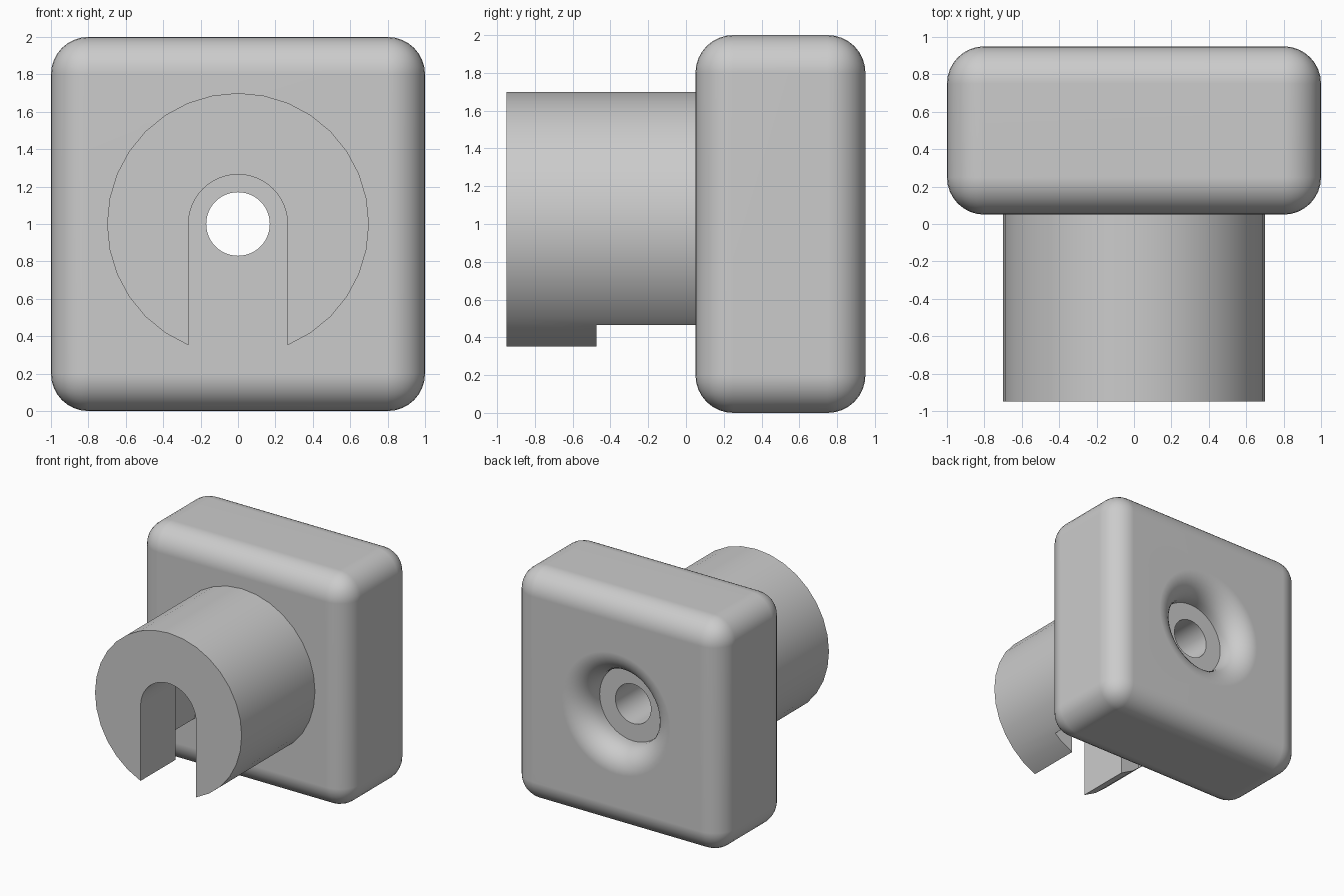
import bpy, bmesh, math
from mathutils import Matrix, Vector

if "Cube" in bpy.data.objects:
    bpy.data.objects.remove(bpy.data.objects["Cube"], do_unlink=True)

MID_Z = 1.0        # height of the bore axis
FRONT, FACE, BACK = -0.95, 0.05, 0.95
FILLET = 0.2

grey = bpy.data.materials.new("light_grey")
grey.use_nodes = True
grey.diffuse_color = (0.6, 0.6, 0.6, 1)
grey.node_tree.nodes["Principled BSDF"].inputs["Base Color"].default_value = (0.6, 0.6, 0.6, 1)


def make(name, bm):
    bmesh.ops.recalc_face_normals(bm, faces=bm.faces)
    mesh = bpy.data.meshes.new(name)
    bm.to_mesh(mesh)
    bm.free()
    mesh.materials.append(grey)
    obj = bpy.data.objects.new(name, mesh)
    bpy.context.collection.objects.link(obj)
    return obj


def extrude_y(name, points, y0, y1):
    """Prism along y from an outline of (x, z) points."""
    bm = bmesh.new()
    face = bm.faces.new([bm.verts.new((x, y0, z)) for x, z in points])
    ext = bmesh.ops.extrude_face_region(bm, geom=[face])
    verts = [v for v in ext["geom"] if isinstance(v, bmesh.types.BMVert)]
    bmesh.ops.translate(bm, verts=verts, vec=(0, y1 - y0, 0))
    return make(name, bm)


def arc(radius, start, end, steps):
    angles = [math.radians(start + (end - start) * i / steps) for i in range(steps + 1)]
    return [(radius * math.cos(a), MID_Z + radius * math.sin(a)) for a in angles]


def revolve_y(name, profile, steps=48):
    """Solid of revolution about the bore axis from (radius, y) points."""
    bm = bmesh.new()
    verts = [bm.verts.new((r, y, MID_Z)) for r, y in profile]
    edges = [bm.edges.new(pair) for pair in zip(verts, verts[1:])]
    bmesh.ops.spin(bm, geom=verts + edges, cent=(0, 0, MID_Z), axis=(0, 1, 0),
                   angle=math.tau, steps=steps)
    bmesh.ops.remove_doubles(bm, verts=bm.verts, dist=0.0001)
    return make(name, bm)


def cut(obj, cutters):
    for cutter in cutters:
        mod = obj.modifiers.new("cut", "BOOLEAN")
        mod.operation = "DIFFERENCE"
        mod.solver = "EXACT"
        mod.object = cutter
    deps = bpy.context.evaluated_depsgraph_get()
    mesh = bpy.data.meshes.new_from_object(obj.evaluated_get(deps))
    obj.modifiers.clear()
    obj.data = mesh
    for cutter in cutters:
        bpy.data.objects.remove(cutter, do_unlink=True)


def smooth(obj):
    bpy.ops.object.select_all(action="DESELECT")
    obj.select_set(True)
    bpy.context.view_layer.objects.active = obj
    bpy.ops.object.shade_smooth_by_angle(angle=math.radians(30))
    obj.modifiers.new("even_shading", "WEIGHTED_NORMAL").keep_sharp = True


# Rounded block
bm = bmesh.new()
bmesh.ops.create_cube(bm, size=1, matrix=Matrix.Translation(Vector((0, (FACE + BACK) / 2, MID_Z)))
                      @ Matrix.Diagonal((2, BACK - FACE, 2, 1)))
bmesh.ops.bevel(bm, geom=bm.edges[:], offset=FILLET, segments=8, profile=0.5, affect="EDGES")
block = make("rounded_block", bm)

# Flared recess in the back, and the bore through to the front
floor_r, floor_y, bore_r = 0.32, BACK - 0.23, 0.17
flare = [(floor_r + FILLET * (1 - math.cos(a)), BACK - FILLET * (1 - math.sin(a)))
         for a in (math.radians(90 * i / 8) for i in range(9))]
rim = flare[-1][0]
recess = revolve_y("recess_cutter", [(0, FACE - 0.1), (bore_r, FACE - 0.1), (bore_r, floor_y),
                                     (floor_r, floor_y)] + flare + [(rim, BACK + 0.1), (0, BACK + 0.1)])
cut(block, [recess])
smooth(block)

# Round boss with a slot that opens downward and widens behind the front lip
boss = extrude_y("slotted_boss", arc(0.7, 0, 360, 32)[:-1], FRONT, FACE)


def slot(name, half_width, y0, y1):
    outline = arc(half_width, 0, 180, 24) + [(-half_width, 0), (half_width, 0)]
    return extrude_y(name, outline, y0, y1)


cut(boss, [slot("narrow_slot_cutter", 0.265, FRONT - 0.1, -0.4),
           slot("wide_slot_cutter", 0.445, -0.475, FACE + 0.1)])
smooth(boss)
